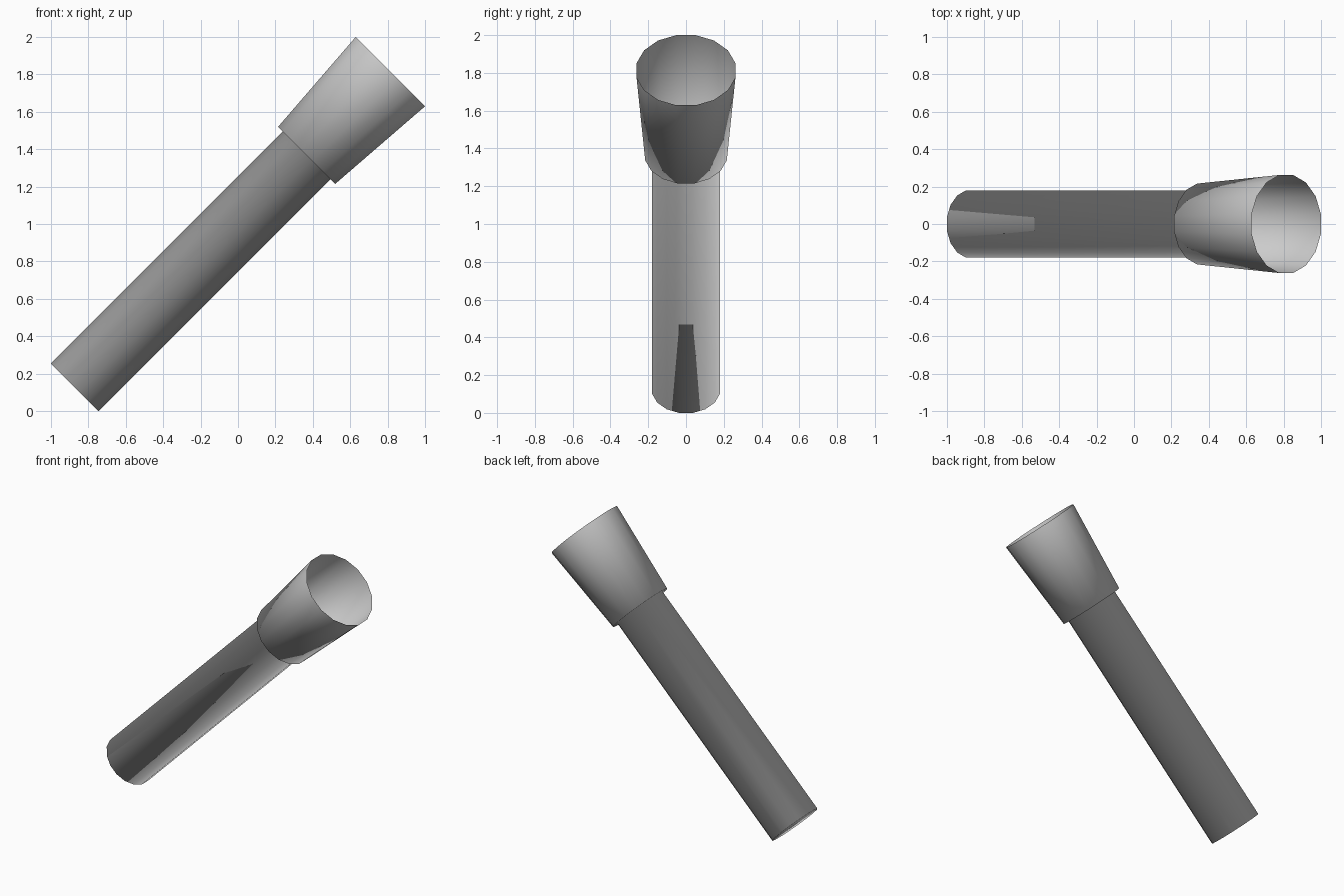
import bpy, bmesh, math

if "Cube" in bpy.data.objects:
    bpy.data.objects.remove(bpy.data.objects["Cube"])

SIDES = 16
FLAT = 1 / math.cos(math.pi / SIDES)  # corner radius from flat-side radius

# One continuous open skin: handle, step, flared head (radius, height)
PROFILE = [(0.18, 0), (0.18, 1.754), (0.216, 1.754), (0.262, 2.386)]

bm = bmesh.new()
rings = []
for r, h in PROFILE:
    ring = []
    for i in range(SIDES):
        a = (i + 0.5) * 2 * math.pi / SIDES
        ring.append(bm.verts.new((r * FLAT * math.cos(a), r * FLAT * math.sin(a), h)))
    rings.append(ring)
for lo, hi in zip(rings, rings[1:]):
    for i in range(SIDES):
        j = (i + 1) % SIDES
        bm.faces.new((lo[i], lo[j], hi[j], hi[i]))

# Closed handle end; the head stays open
bm.faces.new(rings[0][::-1])

# Smooth over every edge, including the step and the end cap
for f in bm.faces:
    f.smooth = True

mesh = bpy.data.meshes.new("torch_body")
bm.to_mesh(mesh)
bm.free()
torch = bpy.data.objects.new("torch_body", mesh)
bpy.context.collection.objects.link(torch)

# Lean 45 degrees towards +x
torch.location = (-0.873, 0, 0.127)
torch.rotation_euler = (0, math.radians(45), 0)
